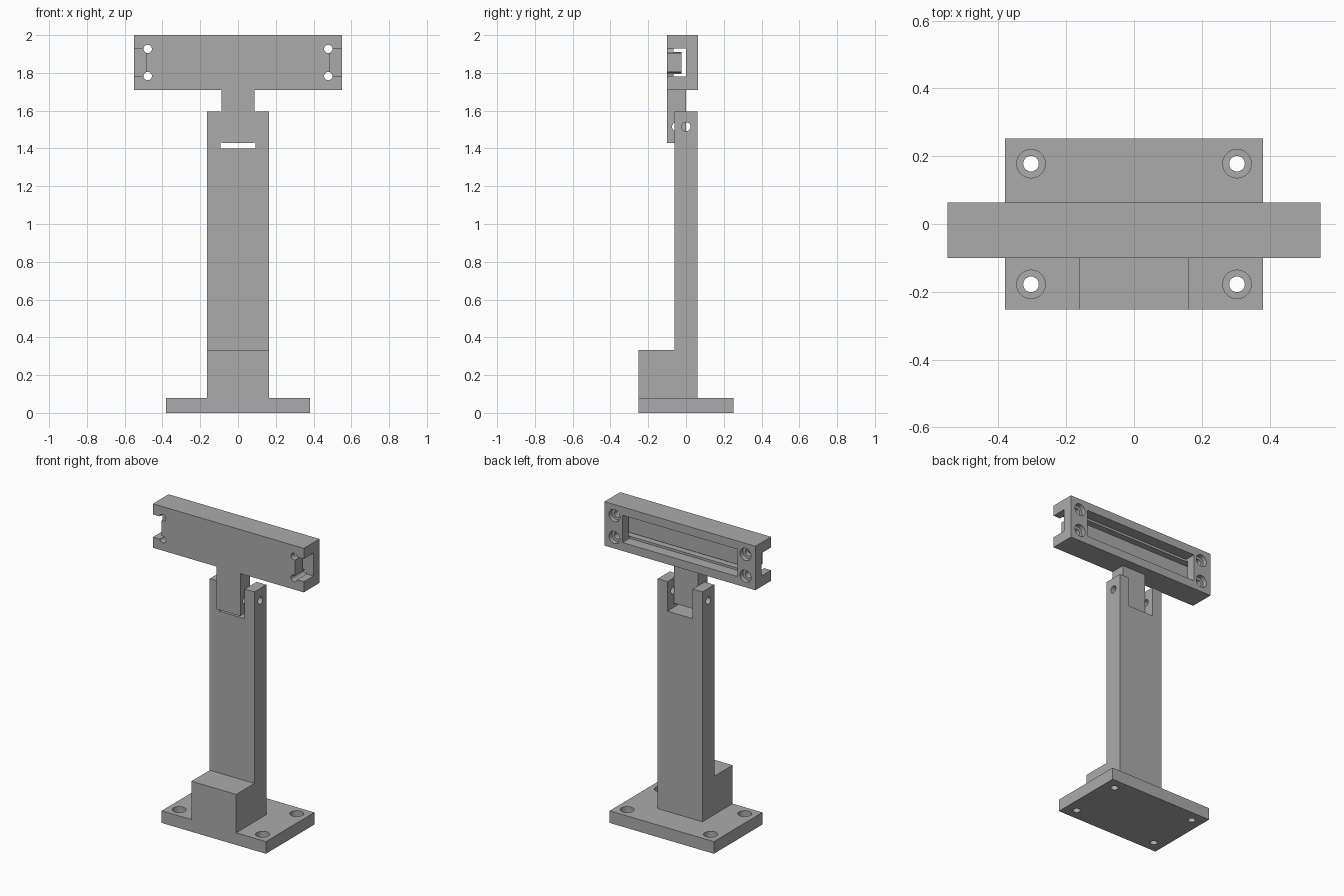
import bpy
import math

cube = bpy.data.objects.get("Cube")
if cube:
    bpy.data.objects.remove(cube, do_unlink=True)

# Single plain grey
grey = bpy.data.materials.new("matte_grey")
grey.use_nodes = True
grey.diffuse_color = (0.41, 0.41, 0.41, 1)
bsdf = next(n for n in grey.node_tree.nodes if n.type == 'BSDF_PRINCIPLED')
bsdf.inputs["Base Color"].default_value = grey.diffuse_color
bsdf.inputs["Roughness"].default_value = 0.7


def box(name, x, y, z):
    """Box from (min, max) ranges."""
    bpy.ops.mesh.primitive_cube_add(size=1)
    ob = bpy.context.object
    ob.name = name
    for v in ob.data.vertices:
        v.co = [r[0] if c < 0 else r[1] for c, r in zip(v.co, (x, y, z))]
    ob.data.materials.append(grey)
    return ob


def rod(name, axis, center, radius, length):
    """Cylinder along a main axis, centred on a point."""
    turn = {'x': (0, math.pi / 2, 0), 'y': (math.pi / 2, 0, 0), 'z': (0, 0, 0)}[axis]
    bpy.ops.mesh.primitive_cylinder_add(vertices=32, radius=radius, depth=length,
                                        location=center, rotation=turn)
    ob = bpy.context.object
    ob.name = name
    ob.data.materials.append(grey)
    return ob


def combine(target, other, operation='DIFFERENCE'):
    """Apply a boolean and discard the second shape."""
    other.hide_render = True
    bpy.context.view_layer.update()
    bpy.context.view_layer.objects.active = target
    mod = target.modifiers.new("shape", 'BOOLEAN')
    mod.operation, mod.solver, mod.object = operation, 'EXACT', other
    bpy.ops.object.modifier_apply(modifier=mod.name)
    bpy.data.objects.remove(other, do_unlink=True)


# Stand: base plate, column and front block in one piece
stand = box("stand", (-0.38, 0.38), (-0.252, 0.252), (0, 0.08))
column = box("column", (-0.163, 0.163), (-0.062, 0.062), (0.04, 1.595))
block = box("front_block", (-0.163, 0.163), (-0.252, 0), (0.04, 0.333))
combine(column, block, 'UNION')
combine(stand, column, 'UNION')

# Fork slot and pin hole at the top of the column
combine(stand, box("fork_slot", (-0.092, 0.092), (-0.2, 0.2), (1.4, 1.7)))
combine(stand, rod("pin_hole", 'x', (0, 0, 1.515), 0.024, 0.6))

# Counterbored screw holes in the base
for sx in (-1, 1):
    for sy in (-1, 1):
        x, y = sx * 0.304, sy * 0.178
        combine(stand, rod("screw_hole", 'z', (x, y, 0), 0.023, 0.4))
        combine(stand, rod("counterbore", 'z', (x, y, 0.14), 0.042, 0.2))

# Head: crossbar with a hanging tongue
head = box("head", (-0.55, 0.55), (-0.1, 0.063), (1.71, 2))
tongue = box("tongue", (-0.087, 0.087), (-0.1, 0), (1.43, 1.74))
combine(head, tongue, 'UNION')
combine(head, rod("tongue_hole", 'x', (0, -0.05, 1.515), 0.024, 0.6))

# Rear pocket, then the channel and two grooves around the raised floor
combine(head, box("pocket", (-0.42, 0.42), (-0.01, 0.2), (1.765, 1.945)))
combine(head, box("channel", (-0.6, 0.6), (-0.025, 0), (1.78, 1.93)))
for low, high in ((1.78, 1.795), (1.91, 1.93)):
    combine(head, box("groove", (-0.6, 0.6), (-0.067, -0.005), (low, high)))

# Open end notches and counterbored holes at the corners
for sx in (-1, 1):
    ends = sorted((sx * 0.486, sx * 0.6))
    combine(head, box("end_notch", ends, (-0.2, 0), (1.78, 1.93)))
    for z in (1.783, 1.927):
        combine(head, rod("screw_hole", 'y', (sx * 0.478, 0, z), 0.022, 0.6))
        combine(head, rod("counterbore", 'y', (sx * 0.478, 0.133, z), 0.04, 0.2))

# Smooth the bores while keeping all edges crisp
for ob in (stand, head):
    bpy.ops.object.select_all(action='DESELECT')
    ob.select_set(True)
    bpy.context.view_layer.objects.active = ob
    bpy.ops.object.shade_smooth_by_angle(angle=math.radians(30))
